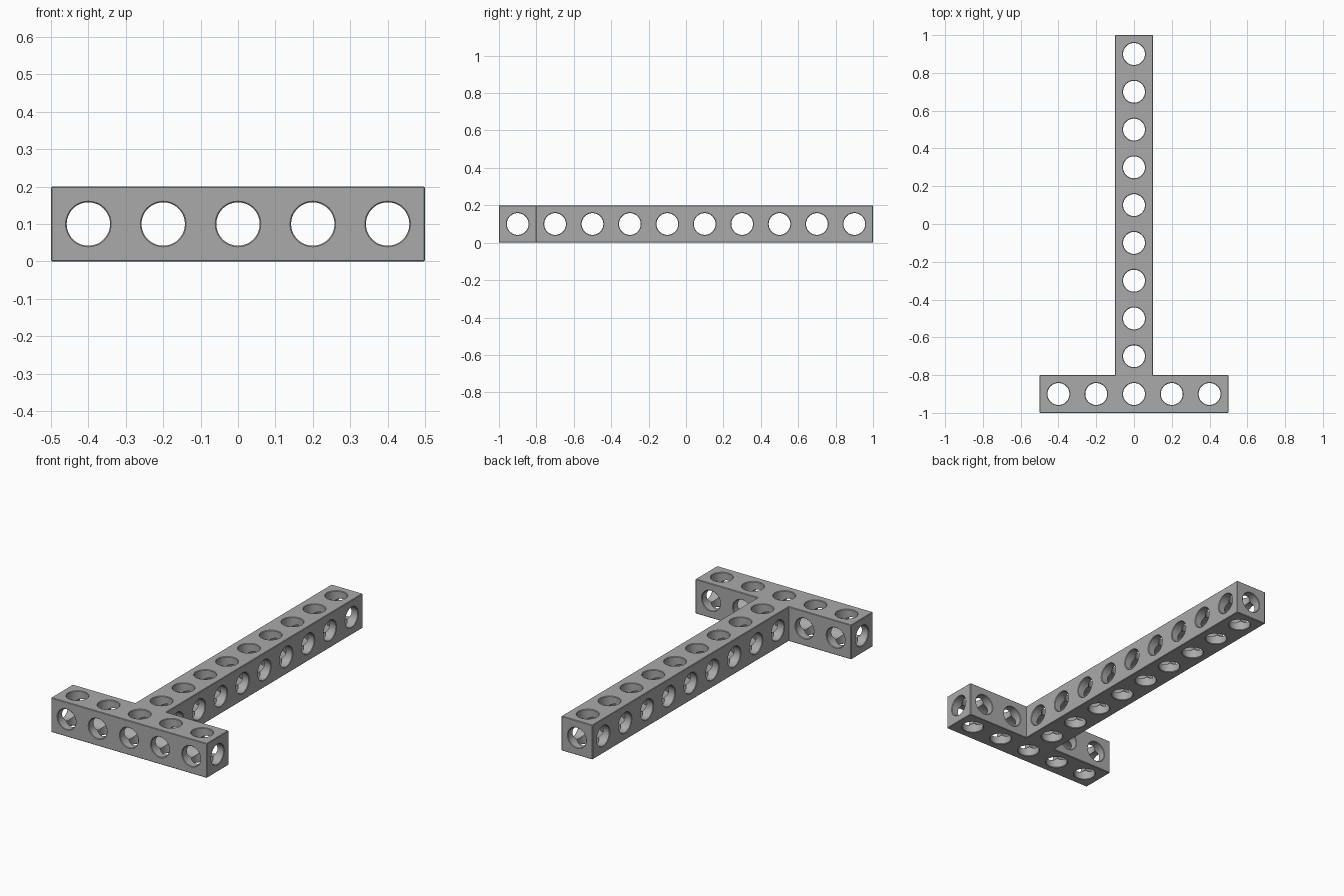
import bpy, bmesh, math
from mathutils import Matrix, Vector

cube = bpy.data.objects.get("Cube")
if cube:
    bpy.data.objects.remove(cube)

PITCH, HALF, RADIUS, CHAMFER = 0.2, 0.1, 0.058, 0.003
SEGMENTS = 48

grey = bpy.data.materials.new("mid grey")
grey.use_nodes = True
colour = (0.4, 0.4, 0.4, 1)
grey.diffuse_color = colour
grey.node_tree.nodes["Principled BSDF"].inputs["Base Color"].default_value = colour


def add_object(name, bm):
    bmesh.ops.recalc_face_normals(bm, faces=bm.faces)
    mesh = bpy.data.meshes.new(name)
    bm.to_mesh(mesh)
    bm.free()
    mesh.materials.append(grey)
    obj = bpy.data.objects.new(name, mesh)
    bpy.context.collection.objects.link(obj)
    return obj


def add_drill(bm, centre, direction, length):
    """Round cutter whose flared ends leave a chamfer on the hole rims."""
    h, flare = length / 2, RADIUS + CHAMFER
    stations = [(-h - 0.02, flare), (-h, flare), (-h + CHAMFER, RADIUS),
                (h - CHAMFER, RADIUS), (h, flare), (h + 0.02, flare)]
    turn = Vector((0, 0, 1)).rotation_difference(Vector(direction)).to_matrix().to_4x4()
    place = Matrix.Translation(centre) @ turn
    rings = []
    for along, r in stations:
        angles = [math.tau * i / SEGMENTS for i in range(SEGMENTS)]
        rings.append([bm.verts.new(place @ Vector((r * math.cos(a), r * math.sin(a), along)))
                      for a in angles])
    for low, high in zip(rings, rings[1:]):
        for i in range(SEGMENTS):
            j = (i + 1) % SEGMENTS
            bm.faces.new((low[i], low[j], high[j], high[i]))
    bm.faces.new(rings[0])
    bm.faces.new(rings[-1])


# T-shaped beam: outline extruded upward, with finely broken edges
bm = bmesh.new()
right_side = [(0.5, -1), (0.5, -0.8), (HALF, -0.8), (HALF, 1)]
outline = right_side + [(-x, y) for x, y in reversed(right_side)]
base = bm.faces.new([bm.verts.new((x, y, 0)) for x, y in outline])
top = bmesh.ops.extrude_face_region(bm, geom=[base])["geom"]
bmesh.ops.translate(bm, vec=(0, 0, PITCH), verts=[v for v in top if isinstance(v, bmesh.types.BMVert)])
bmesh.ops.recalc_face_normals(bm, faces=bm.faces)
outer = [e for e in bm.edges if e.is_convex]
bmesh.ops.bevel(bm, geom=outer, offset=CHAMFER, segments=1, affect='EDGES')
beam = add_object("perforated_t_beam", bm)

# Hole rows: one cutter object per drilling direction
bar_x = [i * PITCH for i in range(-2, 3)]
stem_y = [-0.7 + i * PITCH for i in range(9)]
vertical, across, lengthwise = bmesh.new(), bmesh.new(), bmesh.new()
add_drill(across, (0, -0.9, HALF), (1, 0, 0), 1)
add_drill(lengthwise, (0, 0, HALF), (0, 1, 0), 2)
for x in bar_x:
    add_drill(vertical, (x, -0.9, HALF), (0, 0, 1), PITCH)
    if abs(x) > 0.01:
        add_drill(lengthwise, (x, -0.9, HALF), (0, 1, 0), PITCH)
for y in stem_y:
    add_drill(vertical, (0, y, HALF), (0, 0, 1), PITCH)
    add_drill(across, (0, y, HALF), (1, 0, 0), PITCH)

bpy.ops.object.select_all(action='DESELECT')
beam.select_set(True)
bpy.context.view_layer.objects.active = beam
for name, drill in (("vertical_holes", vertical), ("across_holes", across),
                    ("lengthwise_holes", lengthwise)):
    cutter = add_object(name, drill)
    cutter.hide_render = True
    mod = beam.modifiers.new(name, 'BOOLEAN')
    mod.operation, mod.solver, mod.object = 'DIFFERENCE', 'EXACT', cutter
    bpy.ops.object.modifier_apply(modifier=mod.name)
    bpy.data.objects.remove(cutter)

# Smooth hole walls, crisp edges
bpy.ops.object.shade_smooth_by_angle(angle=math.radians(30))
